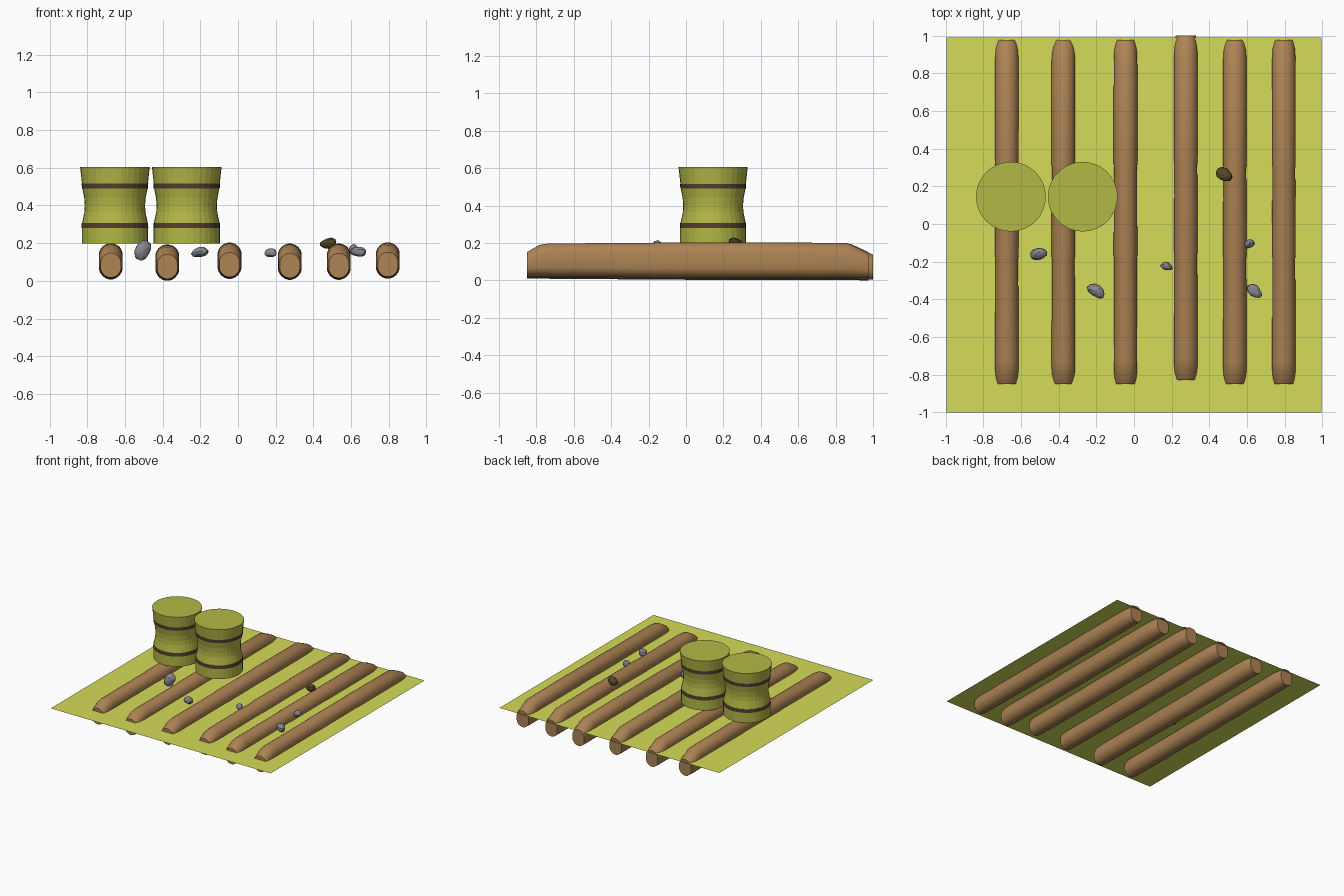
import bpy, bmesh, math
from mathutils import Vector, Euler

if "Cube" in bpy.data.objects:
    bpy.data.objects.remove(bpy.data.objects["Cube"])

def mat(name, col):
    m = bpy.data.materials.new(name)
    m.diffuse_color = (*col, 1)
    m.use_nodes = True
    m.node_tree.nodes["Principled BSDF"].inputs["Base Color"].default_value = m.diffuse_color
    return m

GRASS = mat("grass", (0.66, 0.71, 0.10))
BARREL = mat("barrel_green", (0.45, 0.48, 0.06))
HOOP = mat("hoop_brown", (0.09, 0.05, 0.03))
WOOD = mat("wood", (0.42, 0.23, 0.09))
STONE = mat("stone", (0.25, 0.24, 0.28))
DIRT = mat("dark_stone", (0.09, 0.06, 0.02))

def add(name, bm, *mats, smooth=None):
    bmesh.ops.recalc_face_normals(bm, faces=bm.faces)
    me = bpy.data.meshes.new(name)
    bm.to_mesh(me)
    bm.free()
    for m in mats:
        me.materials.append(m)
    ob = bpy.data.objects.new(name, me)
    bpy.context.collection.objects.link(ob)
    if smooth:
        bpy.ops.object.select_all(action='DESELECT')
        ob.select_set(True)
        bpy.context.view_layer.objects.active = ob
        bpy.ops.object.shade_smooth_by_angle(angle=math.radians(smooth))
    return ob

def bridge(bm, rings):
    n = len(rings[0])
    for a, b in zip(rings, rings[1:]):
        for i in range(n):
            j = (i + 1) % n
            bm.faces.new((a[i], a[j], b[j], b[i]))

# Ground sheet
bm = bmesh.new()
bm.faces.new([bm.verts.new((x, y, 0.12)) for x, y in
              ((-0.995, -1), (0.995, -1), (0.995, 0.99), (-0.995, 0.99))])
add("ground_sheet", bm, GRASS)

# Logs: stadium sections (y, half width, bottom, top) lofted along y
SECTIONS = [(-0.85, 0.054, 0.012, 0.143), (-0.785, 0.062, 0.011, 0.181),
            (-0.73, 0.063, 0.010, 0.190), (-0.18, 0.061, 0.006, 0.191),
            (-0.165, 0.064, 0.005, 0.194), (0.30, 0.061, 0.004, 0.193),
            (0.32, 0.064, 0.004, 0.195), (0.86, 0.063, 0.003, 0.192),
            (0.93, 0.060, 0.002, 0.160), (0.977, 0.054, 0.002, 0.135)]

def log(name, cx, dy, dz):
    bm = bmesh.new()
    rings = []
    for y, w, lo, hi in SECTIONS:
        ring = []
        for i in range(20):
            a = 2 * math.pi * (i + 0.5) / 20
            z = (hi - w if math.sin(a) > 0 else lo + w) + w * math.sin(a)
            ring.append(bm.verts.new((cx + w * math.cos(a), y + dy, z + dz)))
        rings.append(ring)
    bridge(bm, rings)
    bm.faces.new(rings[0])
    bm.faces.new(rings[-1])
    add(name, bm, WOOD, smooth=35)

for k, (x, dy, dz) in enumerate([(-0.675, 0, 0.005), (-0.375, 0, -0.002), (-0.045, 0, 0.008),
                                 (0.275, 0.022, 0.003), (0.535, 0, 0.003), (0.795, 0, 0.009)]):
    log(f"log_{k + 1}", x, dy, dz)

# Barrels with a narrow waist and two painted hoops
PROFILE = [(0.176, 0.197), (0.176, 0.279), (0.177, 0.279), (0.176, 0.307), (0.174, 0.307),
           (0.162, 0.365), (0.160, 0.40), (0.163, 0.44), (0.173, 0.49), (0.175, 0.49),
           (0.177, 0.516), (0.175, 0.516), (0.185, 0.605)]

def barrel(name, cx, cy):
    bm = bmesh.new()
    rings = [[bm.verts.new((cx + r * math.cos(2 * math.pi * i / 32),
                            cy + r * math.sin(2 * math.pi * i / 32), z)) for i in range(32)]
             for r, z in PROFILE]
    bridge(bm, rings)
    bm.faces.new(rings[0])
    bm.faces.new(rings[-1])
    for f in bm.faces:
        z = f.calc_center_median().z
        if len(f.verts) == 4 and (0.28 < z < 0.306 or 0.491 < z < 0.515):
            f.material_index = 1
    add(name, bm, BARREL, HOOP)

barrel("barrel_left", -0.653, 0.145)
barrel("barrel_right", -0.272, 0.145)

# Scattered stones: lumpy scaled spheres
def stone(name, pos, size, rot, m):
    bm = bmesh.new()
    bmesh.ops.create_icosphere(bm, subdivisions=2, radius=1)
    e = Euler(rot)
    s = 20 * sum(pos)
    for v in bm.verts:
        x, y, z = v.co
        lump = math.sin(3 * x + s) * math.cos(2.5 * y - s) + 0.5 * math.sin(4 * z + 2 * s)
        p = Vector(a * b * (1 + 0.12 * lump) for a, b in zip(v.co, size))
        p.rotate(e)
        v.co = p + Vector(pos)
    add(name, bm, m)

for k, (pos, size, rot, m) in enumerate([
        ((-0.508, -0.16, 0.163), (0.040, 0.032, 0.056), (0, 0.5, 0.3), STONE),
        ((-0.200, -0.355, 0.152), (0.052, 0.032, 0.027), (0, -0.2, -0.6), STONE),
        ((0.173, -0.224, 0.148), (0.032, 0.022, 0.024), (0, 0, -0.2), STONE),
        ((0.613, -0.105, 0.165), (0.028, 0.022, 0.030), (0, 0, 0.3), STONE),
        ((0.638, -0.355, 0.155), (0.048, 0.032, 0.026), (0, 0.1, -0.6), STONE),
        ((0.477, 0.263, 0.198), (0.048, 0.034, 0.028), (0, -0.2, -0.5), DIRT)]):
    stone(f"stone_{k + 1}", pos, size, rot, m)
